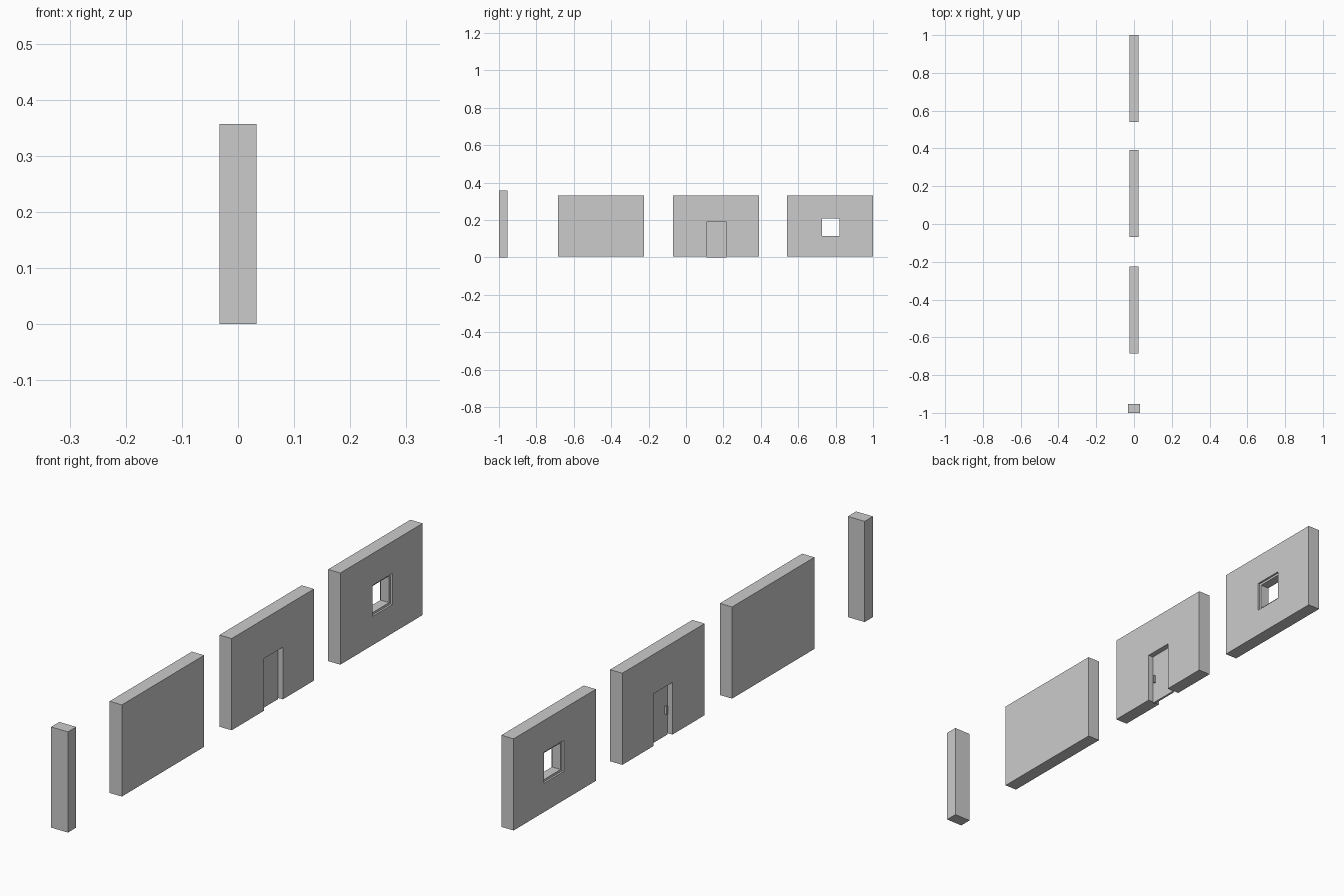
import bpy
from mathutils import Vector

if "Cube" in bpy.data.objects:
    bpy.data.objects.remove(bpy.data.objects["Cube"])


def box(name, lo, hi):
    """Axis-aligned box between two corners."""
    lo, hi = Vector(lo), Vector(hi)
    bpy.ops.mesh.primitive_cube_add(size=1, location=(lo + hi) / 2)
    ob = bpy.context.object
    ob.name = name
    ob.scale = hi - lo
    bpy.ops.object.transform_apply(location=False, rotation=False, scale=True)
    return ob


def cut(target, lo, hi):
    """Subtract a box from the target and remove the cutter."""
    cutter = box("cutter", lo, hi)
    cutter.hide_render = True
    mod = target.modifiers.new("cut", "BOOLEAN")
    mod.operation = "DIFFERENCE"
    mod.solver = "EXACT"
    mod.object = cutter
    bpy.context.view_layer.objects.active = target
    bpy.ops.object.modifier_apply(modifier=mod.name)
    bpy.data.objects.remove(cutter)


T = 0.024            # half wall thickness
Z0, Z1 = 0.005, 0.33  # wall bottom and top
LENGTH = 0.461


def wall(name, y):
    return box(name, (-T, y, Z0), (T, y + LENGTH, Z1))


# Corner pillar
box("corner_pillar", (-0.033, -1, 0), (0.033, -0.954, 0.357))

# Wall panels
wall("plain_wall", -0.685)
door_wall = wall("door_wall", -0.07)
window_wall = wall("window_wall", 0.539)

# Doorway, thin door leaf in the middle, handle on both sides
cut(door_wall, (-0.1, 0.11, -0.1), (0.1, 0.217, 0.19))
box("door_leaf", (-0.004, 0.11, 0), (0.004, 0.217, 0.19))
box("door_handle", (-0.012, 0.119, 0.078), (0.012, 0.125, 0.106))

# Window opening with a shallow stepped rebate on each face
cut(window_wall, (-0.1, 0.727, 0.115), (0.1, 0.822, 0.209))
for s in (-1, 1):
    xs = sorted((s * (T - 0.007), s * 0.1))
    cut(window_wall, (xs[0], 0.719, 0.107), (xs[1], 0.83, 0.217))
